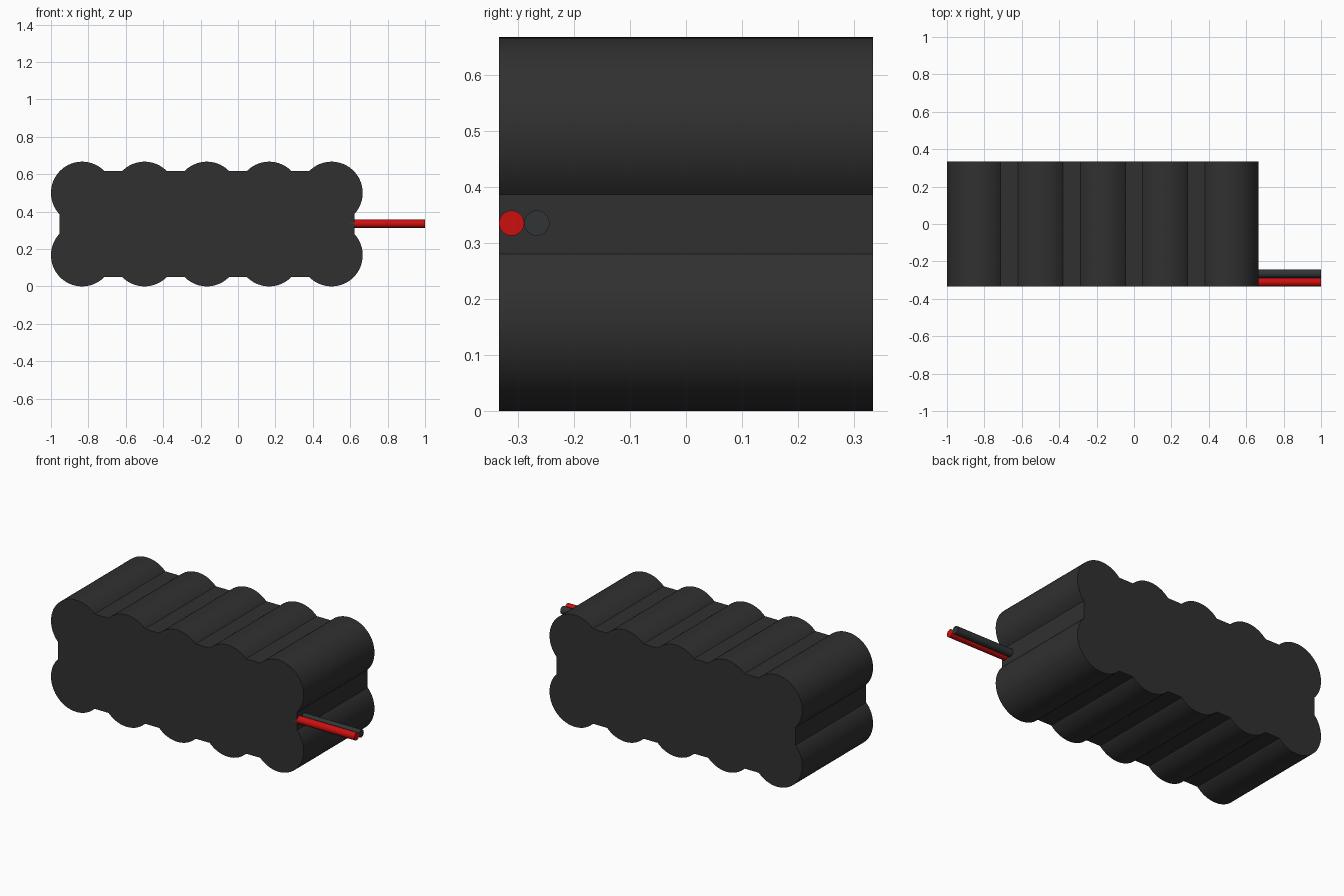
import bpy, bmesh
from math import sin, cos, radians, pi
from mathutils import Matrix

if "Cube" in bpy.data.objects:
    bpy.data.objects.remove(bpy.data.objects["Cube"])

R = 1 / 6            # cell radius
DEPTH = 2 / 3        # cell length along y
COLS = [-5 / 6 + i / 3 for i in range(5)]


def material(name, rgb):
    m = bpy.data.materials.new(name)
    m.diffuse_color = (*rgb, 1)
    m.use_nodes = True
    m.node_tree.nodes["Principled BSDF"].inputs["Base Color"].default_value = m.diffuse_color
    return m


def finish(bm, name, mat):
    bmesh.ops.recalc_face_normals(bm, faces=bm.faces[:])
    me = bpy.data.meshes.new(name)
    bm.to_mesh(me)
    bm.free()
    me.materials.append(mat)
    ob = bpy.data.objects.new(name, me)
    bpy.context.collection.objects.link(ob)
    bpy.ops.object.select_all(action='DESELECT')
    ob.select_set(True)
    bpy.context.view_layer.objects.active = ob
    bpy.ops.object.shade_smooth_by_angle(angle=radians(25))
    return ob


def arc(cx, cz, a0, a1):
    n = round((a1 - a0) / 5.5)
    angles = [radians(a0 + (a1 - a0) * i / n) for i in range(n + 1)]
    return [(cx + R * cos(a), cz + R * sin(a)) for a in angles]


black = material("black_wrap", (0.03, 0.03, 0.03))
dark = material("dark_insulation", (0.03, 0.035, 0.035))
red = material("red_insulation", (0.6, 0.005, 0.005))

# Pack outline: bottom row of cell arcs, then the same row turned half round
row = []
for i, x in enumerate(COLS):
    row += arc(x, R, 137 if i == 0 else 224, 403 if i == 4 else 316)
# end arcs meet the side walls; the walls are the straight links between rows
outline = row + [(-1 / 3 - x, 2 / 3 - z) for x, z in row]

# Wrapped cell pack
bm = bmesh.new()
face = bm.faces.new([bm.verts.new((x, -DEPTH / 2, z)) for x, z in outline])
ext = bmesh.ops.extrude_face_region(bm, geom=[face], use_keep_orig=True)
bmesh.ops.translate(bm, vec=(0, DEPTH, 0),
                    verts=[g for g in ext["geom"] if isinstance(g, bmesh.types.BMVert)])
finish(bm, "cell_pack", black)

# Two lead wires out of the right side
for name, y, mat in (("red_wire", -0.311, red), ("black_wire", -0.266, dark)):
    bm = bmesh.new()
    bmesh.ops.create_cone(bm, cap_ends=True, segments=32, radius1=0.0225,
                          radius2=0.0225, depth=0.40,
                          matrix=Matrix.Translation((0.80, y, 0.335))
                          @ Matrix.Rotation(pi / 2, 4, 'Y'))
    finish(bm, name, mat)
